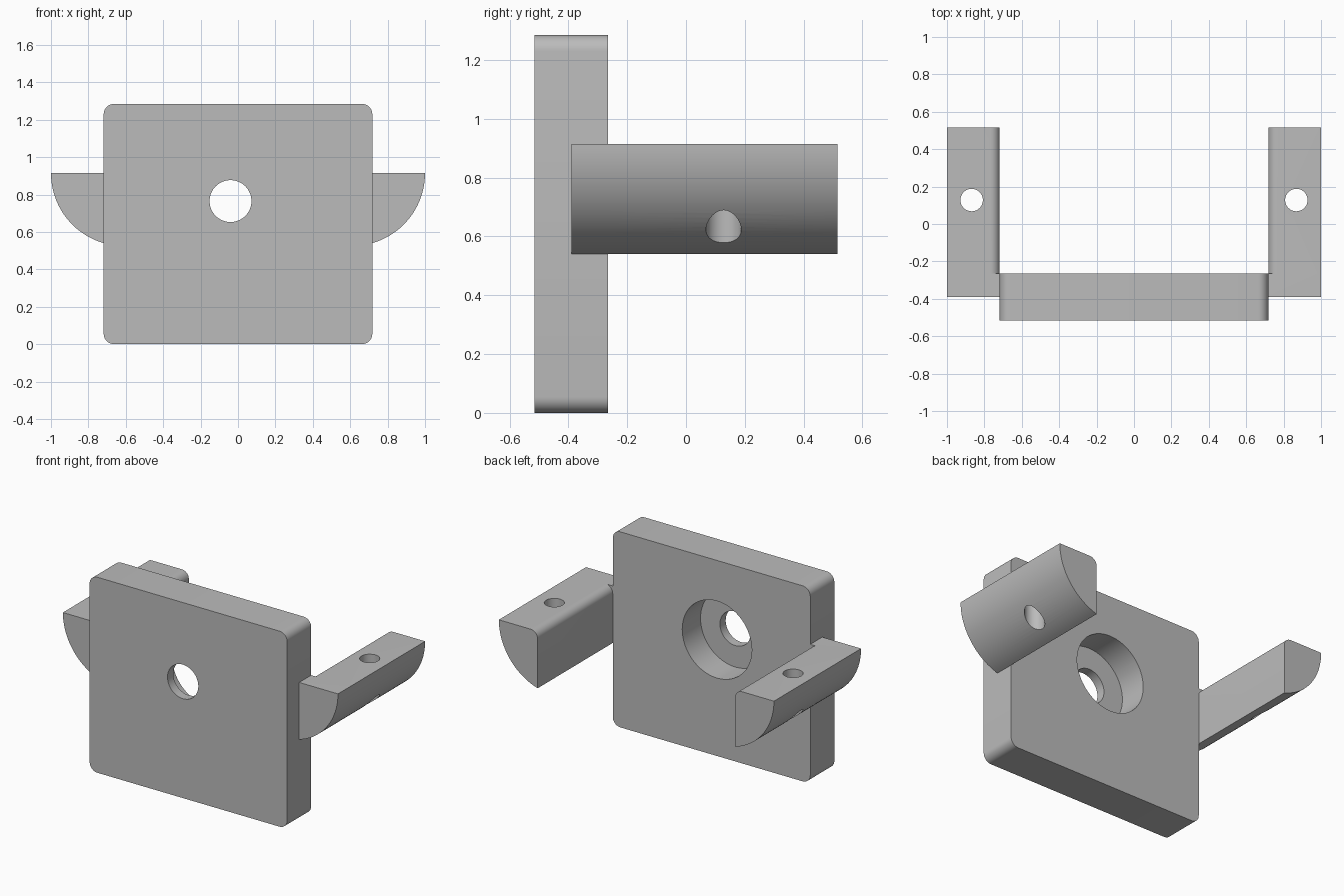
import bpy, bmesh
from math import cos, sin, pi, acos, radians
from mathutils import Matrix

if "Cube" in bpy.data.objects:
    bpy.data.objects.remove(bpy.data.objects["Cube"])

grey = bpy.data.materials.new("plain grey")
grey.use_nodes = True
colour = (0.5, 0.5, 0.5, 1)
grey.diffuse_color = colour
grey.node_tree.nodes["Principled BSDF"].inputs["Base Color"].default_value = colour


def finish(name, bm):
    bmesh.ops.recalc_face_normals(bm, faces=bm.faces)
    mesh = bpy.data.meshes.new(name)
    bm.to_mesh(mesh)
    bm.free()
    mesh.materials.append(grey)
    ob = bpy.data.objects.new(name, mesh)
    bpy.context.collection.objects.link(ob)
    return ob


def extrude(name, profile, y0, y1):
    """Extrude an (x, z) profile along y."""
    bm = bmesh.new()
    face = bm.faces.new([bm.verts.new((x, y0, z)) for x, z in profile])
    out = bmesh.ops.extrude_face_region(bm, geom=[face])
    verts = [v for v in out["geom"] if isinstance(v, bmesh.types.BMVert)]
    bmesh.ops.translate(bm, verts=verts, vec=(0, y1 - y0, 0))
    return finish(name, bm)


def cylinder(name, centre, radius, depth, axis):
    bm = bmesh.new()
    turn = Matrix.Rotation(pi / 2, 4, "X") if axis == "Y" else Matrix()
    bmesh.ops.create_cone(bm, cap_ends=True, segments=64, radius1=radius, radius2=radius,
                          depth=depth, matrix=Matrix.Translation(centre) @ turn)
    return finish(name, bm)


def boolean(ob, tool, operation):
    """Apply a boolean and discard the helper."""
    mod = ob.modifiers.new(operation.lower(), "BOOLEAN")
    mod.object, mod.operation, mod.solver = tool, operation, "EXACT"
    bpy.context.view_layer.objects.active = ob
    bpy.ops.object.modifier_apply(modifier=mod.name)
    bpy.data.objects.remove(tool)


def arc(cx, cz, r, a0, a1, n):
    return [(cx + r * cos(a0 + (a1 - a0) * i / n), cz + r * sin(a0 + (a1 - a0) * i / n))
            for i in range(n + 1)]


def smooth(ob):
    bpy.ops.object.select_all(action="DESELECT")
    ob.select_set(True)
    bpy.context.view_layer.objects.active = ob
    bpy.ops.object.shade_smooth_by_angle(angle=radians(30))


# Upright plate with rounded corners
W, H, R = 0.718, 1.285, 0.055
FRONT, BACK = -0.515, -0.265
corners = [(W - R, H - R), (R - W, H - R), (R - W, R), (W - R, R)]
outline = []
for i, (cx, cz) in enumerate(corners):
    outline += arc(cx, cz, R, i * pi / 2, (i + 1) * pi / 2, 8)
plate = extrude("mounting_plate", outline, FRONT, BACK)

# Through hole, with a wide counterbore from the back
HX, HZ, LIP = -0.04, 0.765, 0.06
boolean(plate, cylinder("hole_cutter", (HX, FRONT, HZ), 0.112, 1, "Y"), "DIFFERENCE")
boolean(plate, cylinder("bore_cutter", (HX, FRONT + LIP + 0.25, HZ), 0.253, 0.5, "Y"), "DIFFERENCE")
smooth(plate)

# Quarter-round arms: square inner edge beside the plate, rounded behind it
TOP, RAD, CX, FIL = 0.915, 0.39, 0.61, 0.05
for side, name in ((1, "left_arm"), (-1, "right_arm")):
    curve = arc(CX, TOP, RAD, 0, -acos((W - CX) / RAD), 24)
    square = curve + [(W, TOP)]
    rounded = curve + arc(W + FIL, TOP - FIL, FIL, pi, pi / 2, 8)
    arm = extrude(name, [(side * x, z) for x, z in square], -0.39, BACK)
    rear = extrude("rear_section", [(side * x, z) for x, z in rounded], BACK, 0.515)
    boolean(arm, rear, "UNION")
    # Vertical screw hole
    boolean(arm, cylinder("screw_cutter", (side * 0.868, 0.128, 0.7), 0.06, 1, "Z"), "DIFFERENCE")
    smooth(arm)
